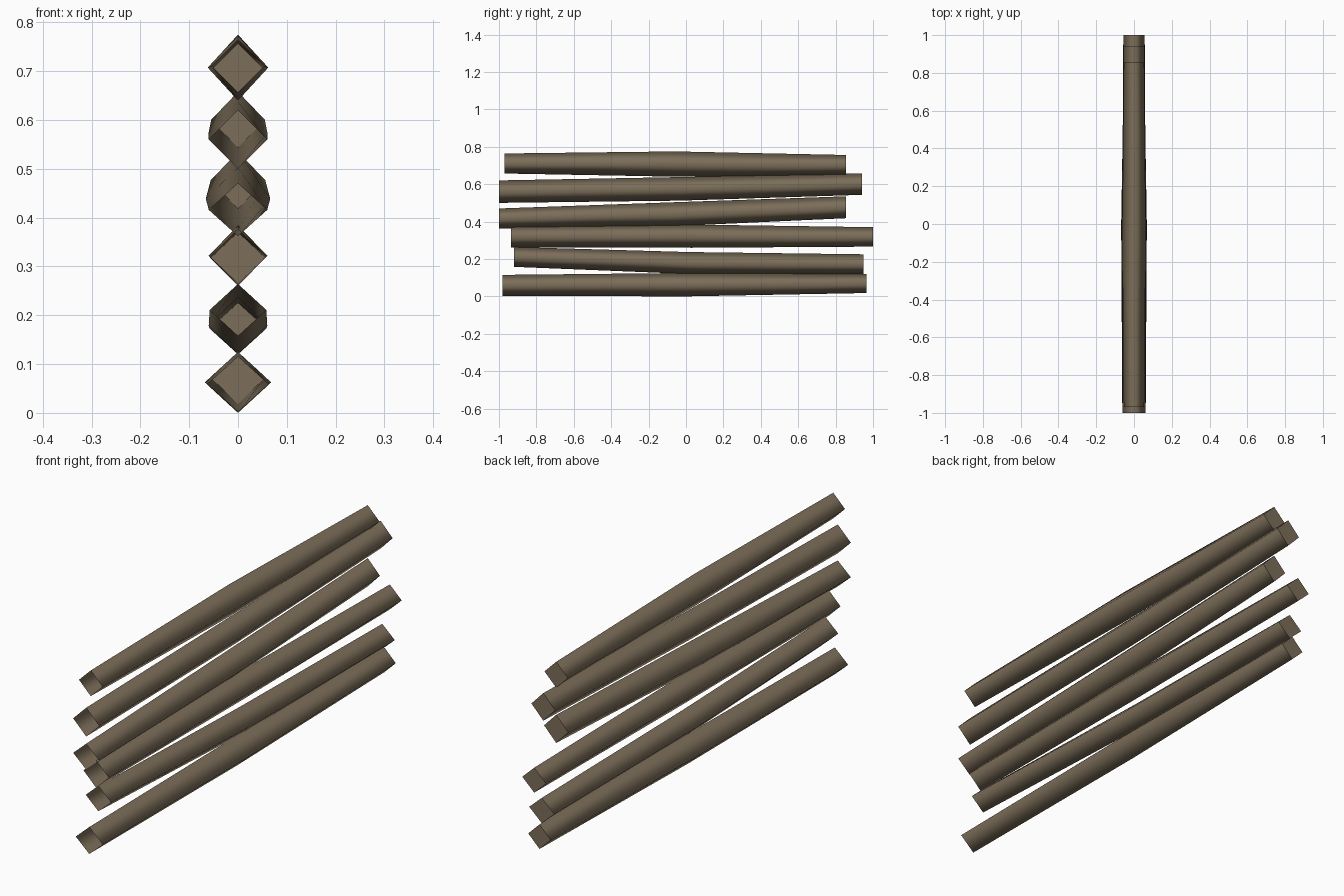
import bpy
import bmesh

if "Cube" in bpy.data.objects:
    bpy.data.objects.remove(bpy.data.objects["Cube"])

wood = bpy.data.materials.new("weathered wood brown")
wood.diffuse_color = (0.20, 0.155, 0.10, 1)
wood.use_nodes = True
wood.node_tree.nodes["Principled BSDF"].inputs["Base Color"].default_value = wood.diffuse_color


def log(name, y0, y1, rings):
    """Diamond-section log: rings are (bottom z, top z, half width) at front, middle, back.
    The front end is open and the back end is capped."""
    bm = bmesh.new()
    loops = []
    for y, (lo, hi, w) in zip((y0, (y0 + y1) / 2, y1), rings):
        c = (lo + hi) / 2
        loops.append([bm.verts.new(p) for p in
                      ((w, y, c), (0, y, hi), (-w, y, c), (0, y, lo))])
    # rounded-looking sides
    for a, b in zip(loops, loops[1:]):
        for i in range(4):
            j = (i + 1) % 4
            bm.faces.new((a[i], a[j], b[j], b[i])).smooth = True
    # flat back cap with a crisp rim
    cap = bm.faces.new(loops[-1])
    bmesh.ops.recalc_face_normals(bm, faces=bm.faces)
    if cap.normal.y < 0:
        bmesh.ops.reverse_faces(bm, faces=bm.faces)
    for e in cap.edges:
        e.smooth = False
    mesh = bpy.data.meshes.new(name)
    bm.to_mesh(mesh)
    bm.free()
    mesh.materials.append(wood)
    bpy.context.collection.objects.link(bpy.data.objects.new(name, mesh))


# stack from bottom to top
log("log_1", -0.98, 0.965, ((0.003, 0.115, 0.062), (0.0, 0.125, 0.068), (0.018, 0.12, 0.052)))
log("log_2", -0.92, 0.95, ((0.158, 0.264, 0.058), (0.12, 0.237, 0.06), (0.12, 0.225, 0.058)))
log("log_3", -0.935, 1.0, ((0.262, 0.376, 0.058), (0.26, 0.384, 0.06), (0.266, 0.37, 0.055)))
log("log_4", -1.0, 0.855, ((0.362, 0.47, 0.06), (0.375, 0.503, 0.066), (0.418, 0.535, 0.056)))
log("log_5", -1.0, 0.94, ((0.50, 0.62, 0.06), (0.512, 0.638, 0.06), (0.543, 0.658, 0.055)))
log("log_6", -0.97, 0.855, ((0.657, 0.764, 0.054), (0.64, 0.775, 0.062), (0.648, 0.756, 0.054)))
